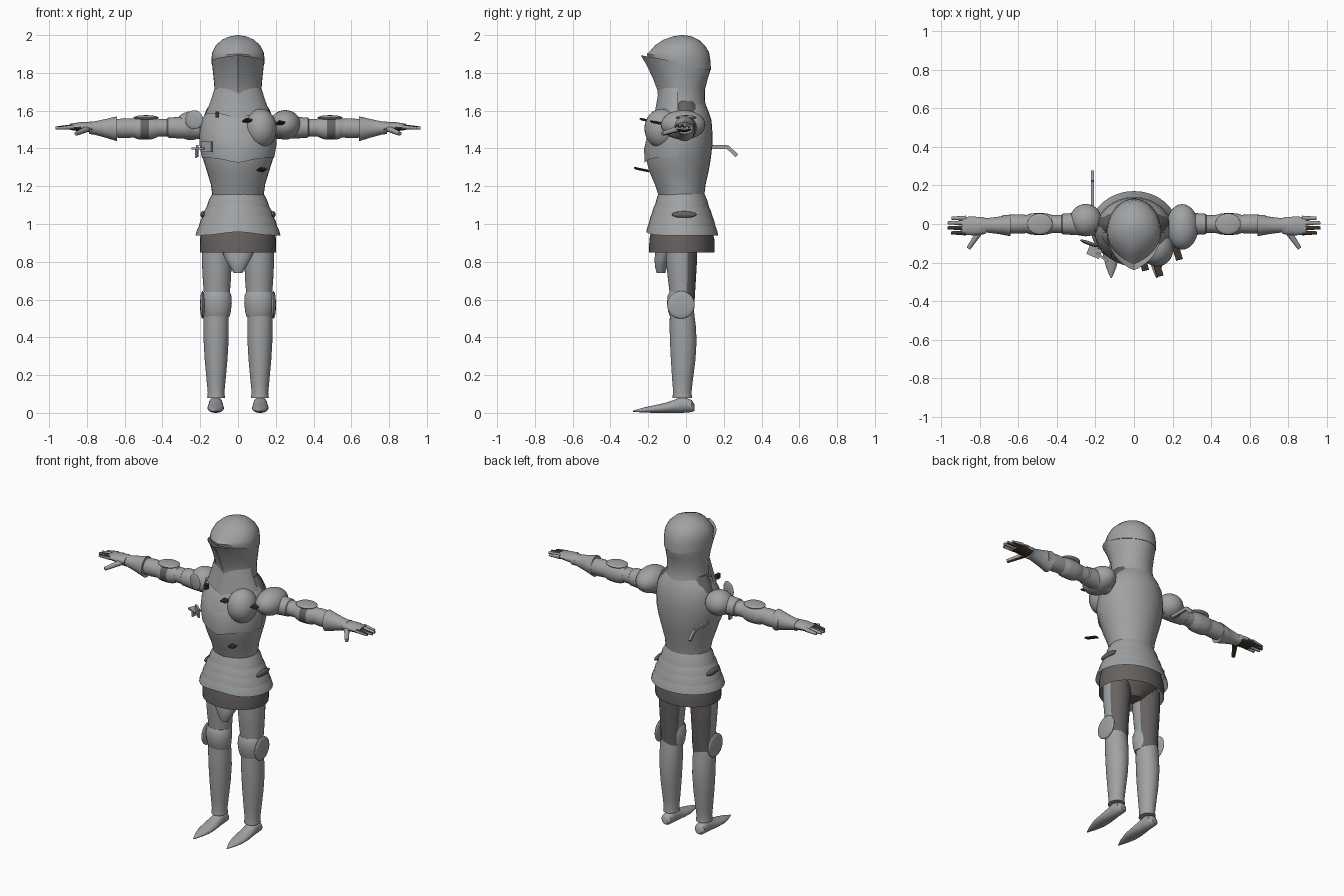
import bpy, bmesh, math
from mathutils import Vector

cube = bpy.data.objects.get("Cube")
if cube:
    bpy.data.objects.remove(cube, do_unlink=True)


def material(name, rgb):
    m = bpy.data.materials.new(name)
    m.use_nodes = True
    m.diffuse_color = (*rgb, 1)
    m.node_tree.nodes["Principled BSDF"].inputs["Base Color"].default_value = (*rgb, 1)
    return m


steel = material("steel grey", (0.35, 0.36, 0.37))
mail = material("dark mail", (0.13, 0.12, 0.115))
leather = material("brown leather", (0.05, 0.033, 0.022))
made = []


def finish(name, bm, mat, second=None, rule=None):
    bmesh.ops.recalc_face_normals(bm, faces=bm.faces)
    bm.normal_update()
    if rule:
        for f in bm.faces:
            f.material_index = int(rule(f.calc_center_median(), f.normal))
    me = bpy.data.meshes.new(name)
    bm.to_mesh(me)
    bm.free()
    me.materials.append(mat)
    if second:
        me.materials.append(second)
    ob = bpy.data.objects.new(name, me)
    bpy.context.scene.collection.objects.link(ob)
    made.append(ob)
    return ob


def loft(name, mat, rings, axis="Z", centre=0, side=1, n=32, front_only=False,
         crest=0, peak=0, cap=True, second=None, rule=None):
    """Skin oval rings (position, half width, low, high, tilt) along an axis."""
    bm = bmesh.new()
    loops = []
    for t, half, lo, hi, *tilt in rings:
        loop = []
        for i in range(n + front_only):
            a = -math.pi / 2 + math.tau * i / n
            if front_only:
                a = math.pi + math.pi * i / n
            s = math.sin(a)
            if s < 0:  # pull the front into a keel
                s = (1 - crest) * s + crest * math.asin(s) / (math.pi / 2)
            u, v = centre + half * math.cos(a), (lo + hi) / 2 + (hi - lo) / 2 * s
            w = t + peak * max(0, -s) ** 8 - (tilt[0] * v if tilt else 0)
            co = {"Z": (u, v, w), "X": (w, u, v), "Y": (u, w, v)}[axis]
            loop.append(bm.verts.new((co[0] * side, co[1], co[2])))
        loops.append(loop)
    for a, b in zip(loops, loops[1:]):
        for i in range(n):
            j = (i + 1) % len(a)
            bm.faces.new((a[i], a[j], b[j], b[i]))
    if cap and not front_only:
        bm.faces.new(loops[0])
        bm.faces.new(loops[-1])
    return finish(name, bm, mat, second, rule)


def ball(name, mat, loc, radii, turn=(0, 0, 0)):
    bm = bmesh.new()
    bmesh.ops.create_uvsphere(bm, u_segments=28, v_segments=16, radius=1)
    bmesh.ops.scale(bm, vec=radii, verts=bm.verts)
    ob = finish(name, bm, mat)
    ob.location, ob.rotation_euler = loc, turn
    return ob


def plate(name, mat, loc, size, turn=(0, 0, 0)):
    bm = bmesh.new()
    bmesh.ops.create_cube(bm, size=1)
    bmesh.ops.scale(bm, vec=size, verts=bm.verts)
    ob = finish(name, bm, mat)
    ob.location, ob.rotation_euler = loc, turn
    return ob


def rod(name, mat, a, b, r1, r2, second=None, rule=None):
    a, b = Vector(a), Vector(b)
    bm = bmesh.new()
    bmesh.ops.create_cone(bm, cap_ends=True, segments=12, radius1=r1, radius2=r2, depth=(b - a).length)
    m = (b - a).to_track_quat("Z", "Y").to_matrix().to_4x4()
    m.translation = (a + b) / 2
    bm.transform(m)
    return finish(name, bm, mat, second, rule)


# Helmet: domed skull over a tall neck guard with a jutting brim
loft("helmet_skull", steel, [
    (2.0, .006, -.025, -.01), (1.993, .045, -.07, .03), (1.975, .085, -.12, .068),
    (1.945, .118, -.165, .1), (1.91, .136, -.195, .122), (1.875, .14, -.208, .13, .12),
    (1.84, .139, -.2, .132, .2)], crest=.5)
loft("helmet_brim_and_neck", steel, [
    (1.85, .139, -.24, .129, .18), (1.82, .135, -.208, .127, .1), (1.77, .129, -.175, .115),
    (1.71, .124, -.152, .1), (1.65, .125, -.145, .1), (1.59, .138, -.15, .115)],
    crest=.5, cap=False)
loft("gorget", steel, [(1.72, .124, -.148, .06), (1.66, .142, -.158, .07), (1.585, .17, -.172, .09)],
     front_only=True, crest=.4, peak=-.03)
loft("mail_collar", mail, [(1.56, .185, -.09, .09), (1.61, .165, -.09, .085), (1.65, .13, -.08, .07)])

# Torso with a raised upper breastplate
torso = [(1.64, .12, -.12, .1), (1.6, .16, -.14, .118), (1.55, .188, -.172, .135),
         (1.48, .2, -.203, .14), (1.42, .2, -.216, .14), (1.35, .187, -.213, .132),
         (1.28, .165, -.195, .12), (1.21, .144, -.165, .104), (1.14, .134, -.142, .095)]
loft("cuirass", steel, torso, crest=.15)
loft("breastplate", steel, [(z, rx + .004, lo - .006, hi + .004) for z, rx, lo, hi in torso[1:6]],
     front_only=True, crest=.15, peak=-.025)

# Overlapping hip lames and mail skirt
for top, bottom, r1, r2 in [(1.16, 1.09, .136, .166), (1.1, 1.04, .16, .188),
                            (1.05, .99, .182, .207), (1.0, .94, .2, .225)]:
    loft("hip_lame", steel, [(z, r, -.026 - .82 * r, -.014 + .82 * r)
                             for z, r in ((top, r1), ((top + bottom) / 2, (r1 + r2) / 2 + .004), (bottom, r2))],
         peak=.018, cap=False)
loft("mail_skirt", mail, [(.98, .19, -.18, .135), (.92, .202, -.194, .15), (.85, .2, -.196, .15)],
     cap=False)
loft("mail_hips", mail, [(.98, .17, -.15, .11), (.88, .16, -.12, .08), (.82, .04, -.06, .04)])
loft("codpiece", steel, [(.74, .022, -.155, -.11), (.775, .045, -.165, -.1),
                         (.82, .07, -.166, -.08), (.88, .095, -.16, -.05)])

for s in (1, -1):
    label = "left_" if s > 0 else "right_"
    ball(label + "hip_mail", mail, (s * .185, -.01, 1.05), (.014, .065, .018))

    # Legs
    loft(label + "thigh", steel, [
        (.9, .08, -.105, .06), (.8, .079, -.105, .058), (.7, .074, -.095, .052),
        (.6, .066, -.082, .046), (.52, .064, -.08, .042)],
        centre=.112, side=s, second=mail, rule=lambda c, nrm: nrm.y > .35)
    loft(label + "knee_cop", steel, [
        (.51, .068, -.085, .03), (.535, .074, -.094, .035), (.58, .079, -.1, .035),
        (.62, .077, -.098, .035), (.64, .069, -.088, .03)], centre=.112, side=s)
    ball(label + "knee_wing", steel, (s * .188, -.027, .572), (.013, .073, .073))
    loft(label + "greave", steel, [
        (.54, .066, -.085, .042), (.46, .067, -.087, .052), (.38, .066, -.085, .056),
        (.28, .06, -.08, .05), (.17, .05, -.073, .036), (.11, .044, -.068, .029),
        (.08, .047, -.072, .032)], centre=.116, side=s)
    loft(label + "pointed_shoe", steel, [
        (.045, .018, .012, .045), (.03, .034, .004, .068), (-.02, .037, 0, .088),
        (-.06, .04, 0, .07), (-.11, .044, 0, .053), (-.17, .041, 0, .04),
        (-.225, .026, .002, .028), (-.26, .012, .004, .018), (-.28, .003, .006, .012)],
        axis="Y", centre=.118, side=s, n=20)

    # Arms
    loft(label + "upper_arm", steel, [
        (.2, .06, 1.45, 1.57), (.3, .058, 1.452, 1.568), (.37, .053, 1.457, 1.563),
        (.375, .047, 1.463, 1.557), (.45, .045, 1.465, 1.555)], axis="X", side=s, n=24)
    loft(label + "elbow", steel, [
        (.42, .046, 1.463, 1.557), (.45, .054, 1.45, 1.562), (.47, .056, 1.447, 1.566),
        (.515, .056, 1.447, 1.566), (.535, .054, 1.45, 1.562), (.56, .046, 1.463, 1.557)],
        axis="X", side=s, n=24, second=mail,
        rule=lambda c, nrm: nrm.y < -.2 and .47 < abs(c.x) < .515)
    ball(label + "elbow_disc", steel, (s * .487, 0, 1.563), (.066, .055, .013))
    loft(label + "forearm", steel, [
        (.53, .046, 1.46, 1.556), (.6, .05, 1.454, 1.56), (.68, .046, 1.46, 1.55)],
        axis="X", side=s, n=24)
    loft(label + "gauntlet_cuff", steel, [
        (.64, .056, 1.438, 1.57), (.7, .045, 1.457, 1.556), (.765, .037, 1.474, 1.542),
        (.79, .045, 1.476, 1.542)], axis="X", centre=-.007, side=s, n=24)
    palm = dict(second=leather, rule=lambda c, nrm: nrm.z < -.3)
    loft(label + "hand", steel, [
        (.77, .042, 1.485, 1.54), (.83, .049, 1.49, 1.54), (.89, .046, 1.498, 1.53)],
        axis="X", centre=-.01, side=s, n=20, **palm)
    for y, tip in ((-.046, .948), (-.02, .966), (.006, .964), (.03, .945)):
        rod(label + "finger", steel, (s * .87, y, 1.515), (s * tip, y, 1.508), .013, .008, **palm)
    rod(label + "thumb", steel, (s * .795, -.035, 1.505), (s * .857, -.125, 1.478), .017, .011, **palm)

# Unequal shoulder defences
ball("left_pauldron", steel, (.25, -.015, 1.525), (.083, .118, .078))
ball("left_chest_guard", steel, (.12, -.125, 1.505), (.085, .095, .105))
ball("right_pauldron", steel, (-.25, .02, 1.52), (.082, .084, .076))
ball("right_armpit_disc", steel, (-.232, -.1, 1.552), (.05, .01, .05), (0, 0, -.35))

# Side bracket and rear bar on the right
plate("bracket_plate", steel, (-.165, -.172, 1.41), (.07, .012, .055), (0, 0, -.7))
plate("bracket_arm", steel, (-.205, -.145, 1.4), (.07, .05, .01), (0, 0, -.4))
plate("bracket_hook", steel, (-.222, -.13, 1.375), (.012, .03, .05))
plate("rear_bar", steel, (-.215, .155, 1.408), (.014, .13, .02))
plate("rear_bar_bend", steel, (-.215, .244, 1.385), (.014, .07, .02), (-.75, 0, 0))

# Leather strap ends
for x, y, z in ((.05, -.205, 1.548), (.225, -.15, 1.535), (.125, -.235, 1.288)):
    plate("strap_end", leather, (x, y, z), (.035, .075, .008), (-.2, .2, .25))
plate("collar_strap", leather, (-.11, -.165, 1.58), (.018, .03, .03))

bpy.ops.object.select_all(action="DESELECT")
for ob in made:
    ob.select_set(True)
bpy.context.view_layer.objects.active = made[0]
bpy.ops.object.shade_smooth_by_angle(angle=math.radians(40))
